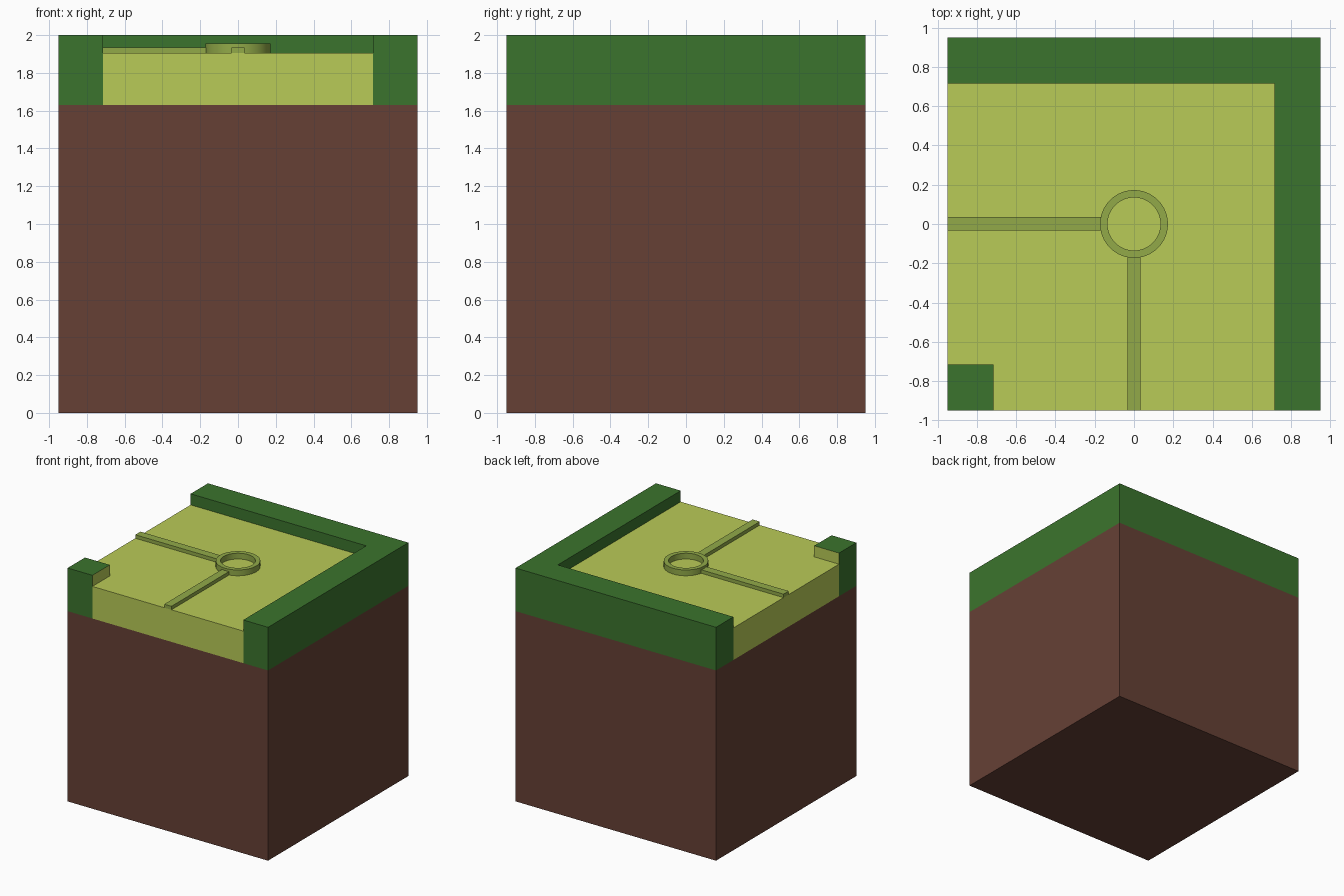
import bpy
import bmesh
import math

if "Cube" in bpy.data.objects:
    bpy.data.objects.remove(bpy.data.objects["Cube"], do_unlink=True)

HALF = 0.95      # half width of the block
INNER = 0.715    # inner edge of the hedge
SOIL_TOP, LAWN_TOP, HEDGE_TOP = 1.63, 1.905, 2.0
PATH_TOP, RING_TOP = 1.935, 1.955


def make_material(name, rgb):
    linear = [((c / 255 + 0.055) / 1.055) ** 2.4 for c in rgb]
    mat = bpy.data.materials.new(name)
    mat.use_nodes = True
    mat.diffuse_color = (*linear, 1)
    mat.node_tree.nodes["Principled BSDF"].inputs["Base Color"].default_value = (*linear, 1)
    return mat


soil_mat = make_material("soil brown", (102, 64, 53))
hedge_mat = make_material("hedge green", (59, 116, 45))
lawn_mat = make_material("lawn yellow green", (185, 203, 87))
path_mat = make_material("path olive green", (146, 170, 73))


def finish(bm, name, *mats):
    bmesh.ops.recalc_face_normals(bm, faces=bm.faces)
    mesh = bpy.data.meshes.new(name)
    bm.to_mesh(mesh)
    bm.free()
    obj = bpy.data.objects.new(name, mesh)
    bpy.context.collection.objects.link(obj)
    for mat in mats:
        mesh.materials.append(mat)
    return obj


def prism(name, outline, z0, z1, *mats):
    """Extrude a flat outline from z0 up to z1."""
    bm = bmesh.new()
    base = bm.faces.new([bm.verts.new((x, y, z0)) for x, y in outline])
    top = bmesh.ops.extrude_face_region(bm, geom=[base], use_keep_orig=True)["geom"]
    for v in top:
        if isinstance(v, bmesh.types.BMVert):
            v.co.z = z1
    return finish(bm, name, *mats)


def rect(x0, x1, y0, y1):
    return [(x0, y0), (x1, y0), (x1, y1), (x0, y1)]


# Soil block
prism("soil_block", rect(-HALF, HALF, -HALF, HALF), 0, SOIL_TOP, soil_mat)

# Lawn slab, notched around the corner post
prism("lawn", [(-INNER, -HALF), (INNER, -HALF), (INNER, INNER), (-HALF, INNER),
               (-HALF, -INNER), (-INNER, -INNER)], SOIL_TOP, LAWN_TOP, lawn_mat)

# L-shaped hedge along the back and one side
prism("hedge_wall", [(INNER, -HALF), (HALF, -HALF), (HALF, HALF), (-HALF, HALF),
                     (-HALF, INNER), (INNER, INNER)], SOIL_TOP, HEDGE_TOP, hedge_mat)

# Corner post, with lawn colour on the two faces turned inward
post = prism("corner_post", rect(-HALF, -INNER, -HALF, -INNER),
             SOIL_TOP, HEDGE_TOP, hedge_mat, lawn_mat)
for face in post.data.polygons:
    face.material_index = int(face.normal.x > 0.5 or face.normal.y > 0.5)

# Two raised paths running from the ring to the open edges
prism("left_path", rect(-HALF, -0.155, -0.034, 0.036), LAWN_TOP, PATH_TOP, path_mat)
prism("front_path", rect(-0.034, 0.034, -HALF, -0.155), LAWN_TOP, PATH_TOP, path_mat)

# Raised central ring, spun from a rectangular section
bm = bmesh.new()
corners = [(0.135, LAWN_TOP), (0.173, LAWN_TOP), (0.173, RING_TOP), (0.135, RING_TOP)]
verts = [bm.verts.new((r, 0, z)) for r, z in corners]
edges = [bm.edges.new((verts[i], verts[(i + 1) % 4])) for i in range(4)]
bmesh.ops.spin(bm, geom=verts + edges, cent=(0, 0, 0), axis=(0, 0, 1),
               angle=math.tau, steps=48)
bmesh.ops.remove_doubles(bm, verts=bm.verts, dist=0.0005)
ring = finish(bm, "center_ring", path_mat)
bpy.ops.object.select_all(action="DESELECT")
ring.select_set(True)
bpy.context.view_layer.objects.active = ring
bpy.ops.object.shade_smooth_by_angle(angle=math.radians(30))
